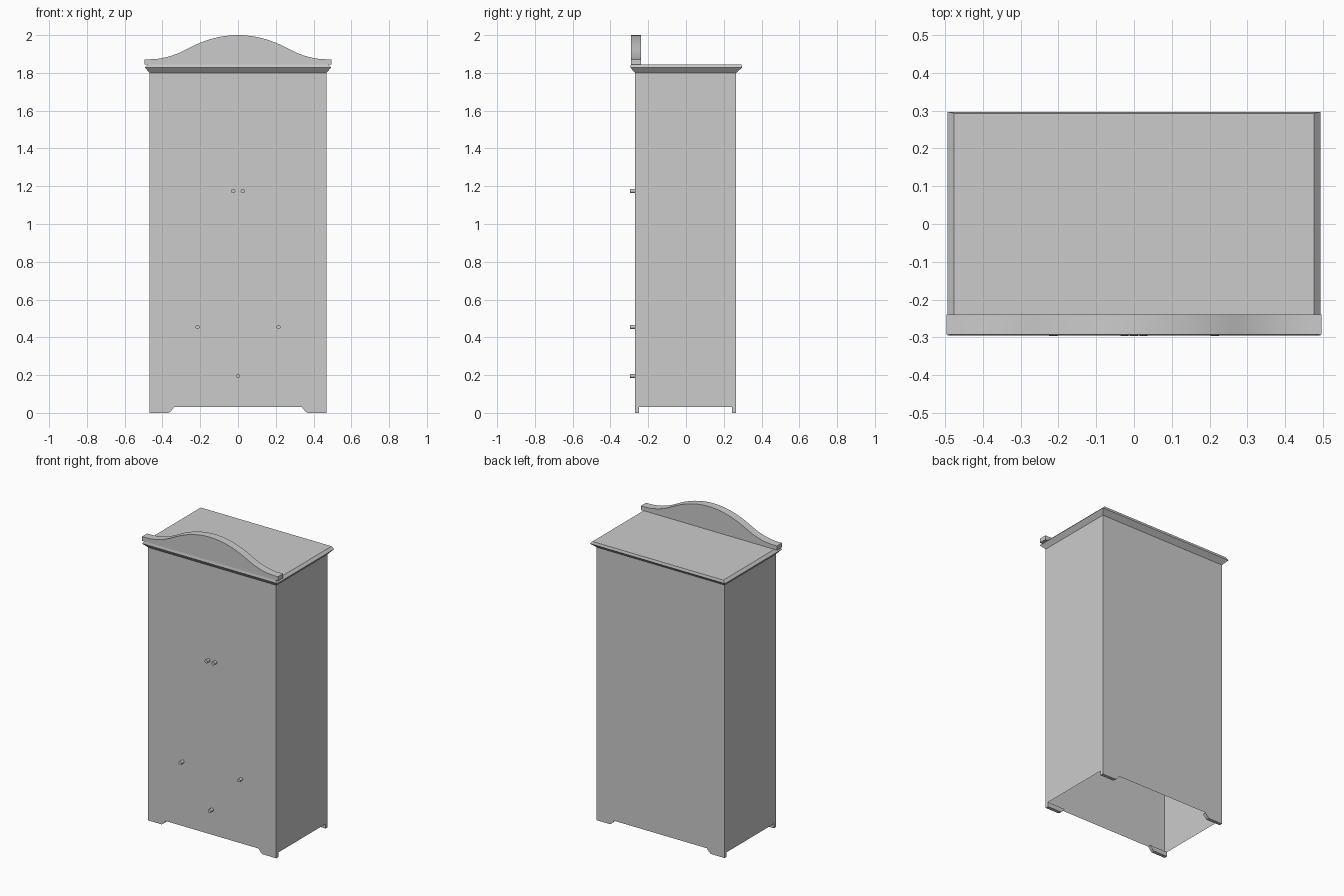
import bpy, bmesh, math

if "Cube" in bpy.data.objects:
    bpy.data.objects.remove(bpy.data.objects["Cube"])

grey = bpy.data.materials.new("light_grey")
grey.diffuse_color = (0.6, 0.6, 0.6, 1)
grey.use_nodes = True
grey.node_tree.nodes["Principled BSDF"].inputs["Base Color"].default_value = grey.diffuse_color


def finish(name, bm, smooth=False, fix_normals=True):
    if fix_normals:
        bmesh.ops.recalc_face_normals(bm, faces=bm.faces)
    mesh = bpy.data.meshes.new(name)
    bm.to_mesh(mesh)
    bm.free()
    mesh.materials.append(grey)
    ob = bpy.data.objects.new(name, mesh)
    bpy.context.collection.objects.link(ob)
    if smooth:
        bpy.ops.object.select_all(action='DESELECT')
        ob.select_set(True)
        bpy.context.view_layer.objects.active = ob
        bpy.ops.object.shade_smooth_by_angle(angle=math.radians(30))
    return ob


def loft(rings):
    """Join stacked rectangles (half width, y min, y max, z)."""
    bm = bmesh.new()
    loops = [[bm.verts.new(c) for c in
              ((-w, y0, z), (w, y0, z), (w, y1, z), (-w, y1, z))]
             for w, y0, y1, z in rings]
    for a, b in zip(loops, loops[1:]):
        for i in range(4):
            j = (i + 1) % 4
            bm.faces.new((a[i], a[j], b[j], b[i]))
    return bm, loops


def extrude_profile(name, points, y0, y1, smooth=False):
    """Prism from an x-z outline running between y0 and y1."""
    bm = bmesh.new()
    front = [bm.verts.new((x, y0, z)) for x, z in points]
    back = [bm.verts.new((x, y1, z)) for x, z in points]
    bm.faces.new(front)
    bm.faces.new(back[::-1])
    n = len(points)
    for i in range(n):
        j = (i + 1) % n
        bm.faces.new((front[i], back[i], back[j], front[j]))
    return finish(name, bm, smooth)


W, Y0, Y1 = 0.468, -0.27, 0.266

# Cabinet walls: thin shell, open underneath
bm, _ = loft([(W, Y0, Y1, 0.03), (W, Y0, Y1, 1.80)])
finish("cabinet_walls", bm, fix_normals=False)

# Cornice: flares out, then slopes in to the flat top
bm, loops = loft([(W, Y0, Y1, 1.80), (0.493, -0.295, 0.297, 1.828),
                  (0.477, -0.292, 0.293, 1.845)])
bm.faces.new(loops[0][::-1])
bm.faces.new(loops[-1])
finish("cornice", bm)

# Corner feet with slanted inner ends
for side, sx in (("left", -1), ("right", 1)):
    outline = [(sx * x, z) for x, z in
               ((W, 0), (0.368, 0), (0.354, 0.01), (0.338, 0.03), (W, 0.03))]
    extrude_profile(f"front_{side}_foot", outline, Y0, Y0 + 0.022)
    extrude_profile(f"back_{side}_foot", outline, Y1 - 0.022, Y1)

# Curved crest board: two tangent curves mirrored about the middle
END, JOIN, LOW, HIGH = 0.47, 0.27, 1.872, 2.0
slope = (HIGH - LOW) / END


def crest_height(x):
    x = abs(x)
    if x < JOIN:
        return HIGH - slope / JOIN * x * x
    return LOW + slope / (END - JOIN) * max(END - x, 0) ** 2


outline = [(-0.496, 1.844), (0.496, 1.844), (0.496, LOW)]
outline += [(x, crest_height(x)) for x in
            (END - 2 * END * i / 40 for i in range(41))]
outline.append((-0.496, LOW))
extrude_profile("crest_board", outline, -0.292, -0.239, smooth=True)

# Round knobs for doors and drawers
knobs = {"left_door_knob": (-0.025, 1.175), "right_door_knob": (0.025, 1.175),
         "left_drawer_knob": (-0.214, 0.455), "right_drawer_knob": (0.214, 0.455),
         "bottom_drawer_knob": (0, 0.196)}
for name, (cx, cz) in knobs.items():
    ring = [(cx + 0.011 * math.cos(math.tau * i / 16),
             cz + 0.011 * math.sin(math.tau * i / 16)) for i in range(16)]
    extrude_profile(name, ring, -0.297, Y0, smooth=True)
